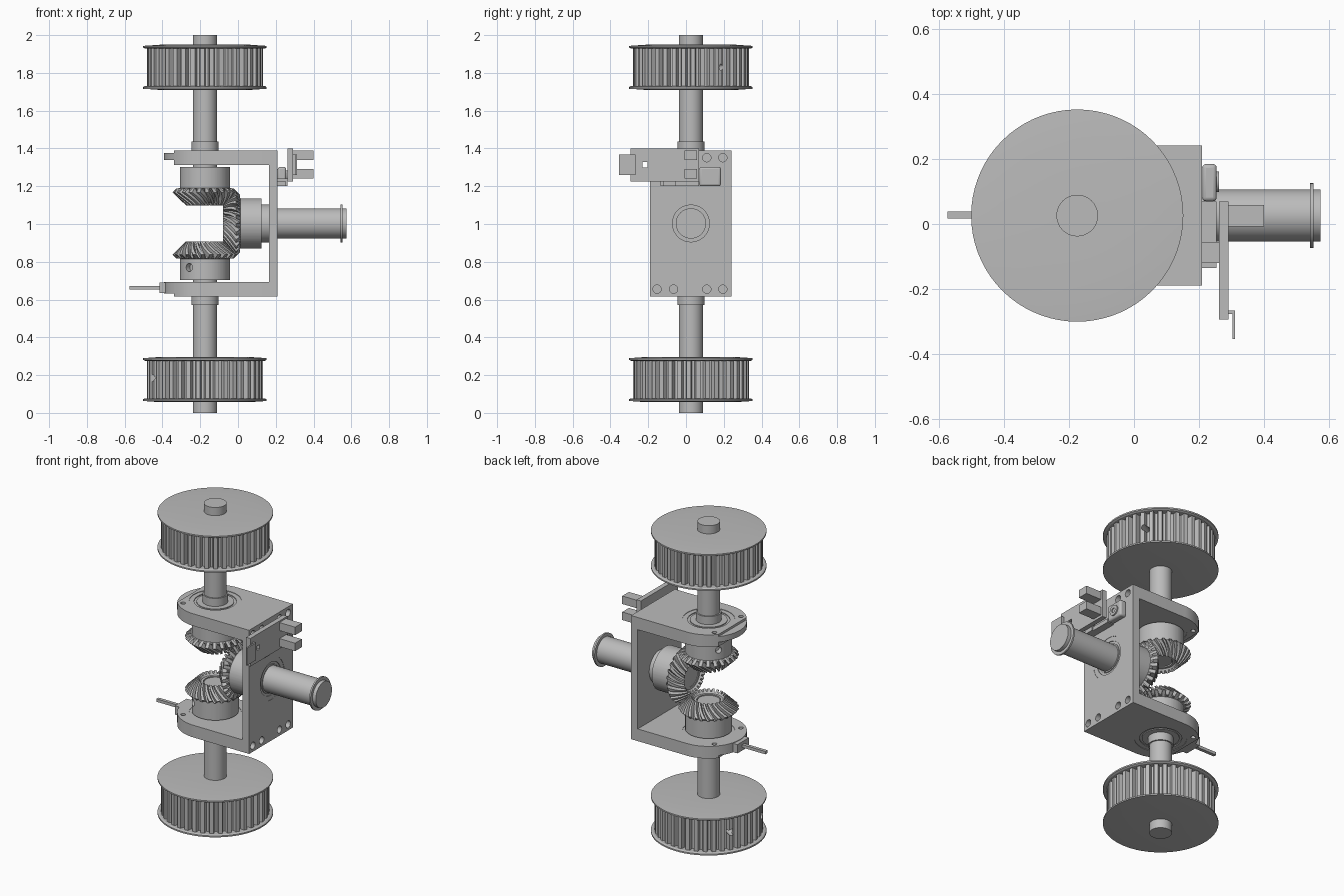
import bpy, bmesh, math
from mathutils import Matrix, Vector

cube = bpy.data.objects.get("Cube")
if cube:
    bpy.data.objects.remove(cube, do_unlink=True)

grey = bpy.data.materials.new("machined grey")
grey.use_nodes = True
grey.diffuse_color = (0.5, 0.5, 0.5, 1)
grey.node_tree.nodes["Principled BSDF"].inputs["Base Color"].default_value = (0.5, 0.5, 0.5, 1)

# Point where the gear axes meet, and the three axis directions
AX, AY, AZ = -0.175, 0.026, 1.003
ORIGIN = Matrix.Translation((AX, AY, AZ))
UP = ORIGIN
DOWN = ORIGIN @ Matrix.Rotation(math.pi, 4, 'X')
SIDE = ORIGIN @ Matrix.Rotation(math.pi / 2, 4, 'Y')
PLAIN = ((0, 0),)
TOOTH = ((0, 0), (0.45, 0), (0.58, 1), (0.87, 1))


def finish(name, bm, matrix=Matrix()):
    bmesh.ops.transform(bm, matrix=matrix, verts=bm.verts)
    bmesh.ops.recalc_face_normals(bm, faces=bm.faces)
    mesh = bpy.data.meshes.new(name)
    bm.to_mesh(mesh)
    bm.free()
    mesh.materials.append(grey)
    obj = bpy.data.objects.new(name, mesh)
    bpy.context.collection.objects.link(obj)
    return obj


def lathe(name, profile, matrix, teeth=64, cells=PLAIN):
    """Revolve (radius, height, groove shift r, groove shift h, twist) rows."""
    bm = bmesh.new()
    rings = []
    for row in profile:
        r, h, dr, dh, twist = (tuple(row) + (0, 0, 0))[:5]
        ring = []
        for i in range(teeth):
            for frac, low in cells:
                a = math.tau * (i + frac) / teeth + twist
                rad = r + low * dr
                ring.append(bm.verts.new((rad * math.cos(a), rad * math.sin(a), h + low * dh)))
        rings.append(ring)
    n = len(rings[0])
    for lo, hi in zip(rings, rings[1:]):
        for i in range(n):
            j = (i + 1) % n
            bm.faces.new((lo[i], lo[j], hi[j], hi[i]))
    bm.faces.new(rings[0])
    bm.faces.new(rings[-1])
    return finish(name, bm, matrix)


def rod(name, r, h0, h1, matrix, n=64):
    return lathe(name, [(r, h0), (r, h1)], matrix, n)


def prism(name, outline, z0, z1, matrix=Matrix()):
    bm = bmesh.new()
    face = bm.faces.new([bm.verts.new((x, y, z0)) for x, y in outline])
    moved = bmesh.ops.extrude_face_region(bm, geom=[face])["geom"]
    bmesh.ops.translate(bm, vec=(0, 0, z1 - z0),
                        verts=[v for v in moved if isinstance(v, bmesh.types.BMVert)])
    return finish(name, bm, matrix)


def box(name, x, y, z):
    return prism(name, [(x[0], y[0]), (x[1], y[0]), (x[1], y[1]), (x[0], y[1])], *z)


def cut(obj, cutter):
    cutter.hide_render = True
    mod = obj.modifiers.new("cut", 'BOOLEAN')
    mod.operation = 'DIFFERENCE'
    mod.solver = 'EXACT'
    mod.object = cutter
    bpy.context.view_layer.objects.active = obj
    bpy.ops.object.modifier_apply(modifier=mod.name)
    bpy.data.objects.remove(cutter, do_unlink=True)


def radial_hole(obj, z, angle, r, start, end):
    m = (Matrix.Translation((AX, AY, z)) @ Matrix.Rotation(math.radians(angle), 4, 'Z')
         @ Matrix.Rotation(math.pi / 2, 4, 'Y'))
    cut(obj, rod("hole_cutter", r, start, end, m, 20))


def bevel_gear(name, matrix, hand):
    rows = [(0.06, 0.30), (0.133, 0.30), (0.133, 0.187)]
    for i in range(5):
        t = i / 4
        rows.append((0.172 - 0.072 * t, 0.165 - 0.07 * t,
                     -0.02 + 0.008 * t, 0.02 - 0.006 * t, hand * 0.4 * t))
    twist = hand * 0.4
    rows += [(0.082, 0.118, 0, 0, twist), (0.068, 0.118, 0, 0, twist), (0.068, 0.13, 0, 0, twist)]
    return lathe(name, rows, matrix, 24, TOOTH)


def bearing(name, r, h0, h1, matrix):
    return lathe(name, [(r, h0), (r, h1), (r - 0.028, h1), (r - 0.028, h1 - 0.005),
                        (r - 0.042, h1 - 0.005), (r - 0.042, h1), (0.06, h1)], matrix)


def arc(a0, a1, steps, r=0.216):
    return [(r * math.cos(math.radians(a0 + (a1 - a0) * i / steps)),
             r * math.sin(math.radians(a0 + (a1 - a0) * i / steps))) for i in range(steps + 1)]


# Upper and lower half: shaft, pulley, gear, bearing and rounded frame plate
CHORD = 139.8
for side, m, end in (("upper", UP, 2 - AZ), ("lower", DOWN, AZ)):
    rod(side + "_shaft", 0.064, 0.122, end, m)
    rod(side + "_shaft_collar", 0.072, 0.31, 0.433, m)
    pulley = lathe(side + "_pulley", [(0.06, 0.722), (0.307, 0.722, -0.028),
                                      (0.307, 0.93, -0.028), (0.06, 0.93)], m, 38, TOOTH)
    for edge, h0, h1, s in (("inner", 0.727, 0.707, -1), ("outer", 0.926, 0.946, 1)):
        lathe(f"{side}_pulley_{edge}_flange",
              [(0.06, h0), (0.318, h0), (0.327, h0 + s * 0.005), (0.327, h0 + s * 0.014),
               (0.24, h1), (0.06, h1)], m, 72)
    gear = bevel_gear(side + "_bevel_gear", m, 1)
    if side == "upper":
        radial_hole(gear, 1.25, 150, 0.02, 0.10, 0.2)
        radial_hole(pulley, 1.83, 33, 0.02, 0.2, 0.4)
    else:
        radial_hole(gear, 0.77, 231, 0.022, 0.10, 0.2)
        radial_hole(pulley, 0.185, 205, 0.02, 0.2, 0.4)
        radial_hole(pulley, 0.185, 150, 0.02, 0.2, 0.4)
    outline = ([(0.339, -0.216), (0.339, 0.216)] + arc(90, CHORD, 12)
               + arc(360 - CHORD, 270, 12))
    plate = prism(side + "_frame_plate", outline, 0.31, 0.386, m)
    cut(plate, rod("bore_cutter", 0.148, 0.25, 0.45, m))
    for a in (135, 225):
        spot = m @ Matrix.Translation((0.185 * math.cos(math.radians(a)),
                                       0.185 * math.sin(math.radians(a)), 0))
        cut(plate, rod("screw_cutter", 0.014, 0.25, 0.45, spot, 16))
    bearing(side + "_bearing", 0.148, 0.313, 0.383, m)
    low, high = (0.337, 0.372) if side == "upper" else (0.31, 0.37)
    prism(side + "_end_tab", arc(CHORD, 360 - CHORD, 16), low, high, m)

# Feeler on the lower plate
box("feeler_holder", (-0.415, -0.37), (-0.03, 0.085), (0.635, 0.69))
box("feeler_rod", (-0.575, -0.40), (0.017, 0.038), (0.654, 0.672))

# Frame wall with bearing bore and screw holes
wall = box("frame_wall", (0.164, 0.21), (AY - 0.216, AY + 0.216), (AZ - 0.386, AZ + 0.386))
cut(wall, rod("bore_cutter", 0.13, 0.30, 0.42, SIDE))
for z in (AZ - 0.348, AZ + 0.348):
    for y in (-0.153, -0.066, 0.11, 0.195):
        spot = Matrix.Translation((0, y, z)) @ Matrix.Rotation(math.pi / 2, 4, 'Y')
        cut(wall, rod("screw_cutter", 0.022, 0.18, 0.25, spot, 20))
bearing("side_bearing", 0.13, 0.341, 0.383, SIDE)

# Side gear and output shaft
bevel_gear("side_bevel_gear", SIDE, -1)
rod("side_spacer", 0.10, 0.29, 0.345, SIDE)
rod("output_shaft", 0.08, 0.122, 0.75, SIDE)
rod("retaining_ring", 0.10, 0.718, 0.728, SIDE)

# Sensor bracket on the frame wall
box("bracket_base", (0.21, 0.255), (-0.135, 0.07), (1.20, 1.225))
lug = box("bracket_lug", (0.21, 0.255), (0.07, 0.185), (1.20, 1.302))
bevel = lug.modifiers.new("rounded corners", 'BEVEL')
bevel.width = 0.012
bevel.segments = 3
spot = Matrix.Translation((0, 0.13, 1.25)) @ Matrix.Rotation(math.pi / 2, 4, 'Y')
lathe("bracket_screw", [(0.032, 0.25), (0.032, 0.262), (0.014, 0.262), (0.014, 0.256)], spot, 24)
box("bracket_foot", (0.21, 0.263), (-0.12, -0.055), (1.20, 1.24))
board = box("sensor_board", (0.262, 0.292), (-0.295, 0.07), (1.225, 1.40))
cut(board, box("window_cutter", (0.24, 0.32), (-0.231, -0.203), (1.30, 1.328)))
for name, z in (("upper", (1.34, 1.39)), ("lower", (1.24, 1.29))):
    box(name + "_sensor_prong", (0.292, 0.40), (-0.008, 0.058), z)
box("sensor_tab_step", (0.292, 0.312), (-0.277, -0.267), (1.26, 1.368))
box("sensor_tab", (0.303, 0.312), (-0.355, -0.277), (1.26, 1.368))

# Smooth the round surfaces and keep the edges sharp
for obj in bpy.context.scene.objects:
    if obj.type == 'MESH':
        bpy.ops.object.select_all(action='DESELECT')
        obj.select_set(True)
        bpy.context.view_layer.objects.active = obj
        bpy.ops.object.shade_smooth_by_angle(angle=math.radians(25))
